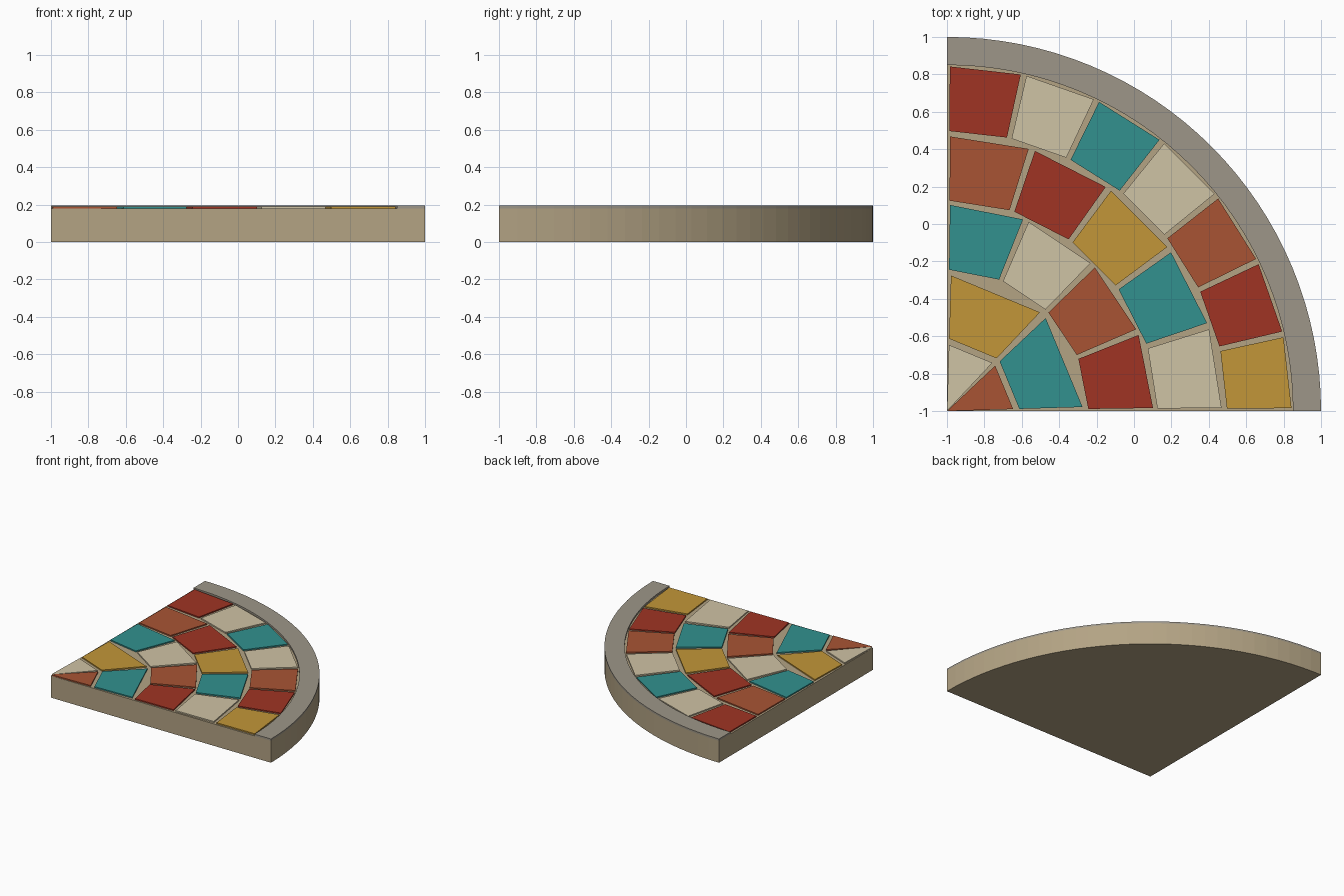
import bpy, bmesh
from math import sin, cos, radians

if "Cube" in bpy.data.objects:
    bpy.data.objects.remove(bpy.data.objects["Cube"])

CX = CY = -1.0        # corner of the quarter disc
SEGS = 32             # facets along the arc


def lin(c):
    return c / 12.92 if c <= 0.04045 else ((c + 0.055) / 1.055) ** 2.4


def material(name, hexcode):
    m = bpy.data.materials.new(name)
    rgb = [lin(int(hexcode[i:i + 2], 16) / 255) for i in (0, 2, 4)]
    m.diffuse_color = (*rgb, 1)
    m.use_nodes = True
    m.node_tree.nodes["Principled BSDF"].inputs["Base Color"].default_value = m.diffuse_color
    return m


def polar(r, deg):
    # angle measured clockwise from +y around the corner
    return (CX + r * sin(radians(deg)), CY + r * cos(radians(deg)))


def arc(r):
    return [polar(r, 90 * i / SEGS) for i in range(SEGS + 1)]


def prism(name, outline, z0, z1, mat):
    bm = bmesh.new()
    face = bm.faces.new([bm.verts.new((x, y, z0)) for x, y in outline])
    top = bmesh.ops.extrude_face_region(bm, geom=[face])["geom"]
    for v in top:
        if isinstance(v, bmesh.types.BMVert):
            v.co.z = z1
    bmesh.ops.recalc_face_normals(bm, faces=bm.faces)
    me = bpy.data.meshes.new(name)
    bm.to_mesh(me)
    bm.free()
    me.materials.append(mat)
    ob = bpy.data.objects.new(name, me)
    bpy.context.collection.objects.link(ob)
    return ob


mats = {
    "R": material("red_glaze", "A03424"),
    "O": material("terracotta", "A95434"),
    "C": material("cream_glaze", "CFC3A5"),
    "T": material("teal_glaze", "32918F"),
    "Y": material("ochre_glaze", "C29638"),
}
grout = material("grout", "B3A384")
stone = material("rim_stone", "9D9688")

# grout slab: quarter disc
prism("grout_slab", [(CX, CY)] + arc(2.0), 0, 0.18, grout)

# raised stone rim along the arc
prism("stone_rim", arc(2.0) + arc(1.85)[::-1], 0.18, 0.195, stone)

# rings of tiles: inner radius, outer radius, colours clockwise from +y
rings = [
    (1.497, 1.842, "RCTCORY"),
    (1.125, 1.468, "ORYTC"),
    (0.756, 1.102, "TCOR"),
    (0.387, 0.725, "YT"),
    (0.010, 0.354, "CO"),
]
for k, (r0, r1, colours) in enumerate(rings):
    step = 90 / len(colours)
    gap = step * 0.038
    for i, c in enumerate(colours):
        a, b = i * step + gap, (i + 1) * step - gap
        quad = [polar(r0, a), polar(r1, a), polar(r1, b), polar(r0, b)]
        prism(f"tile_ring{k + 1}_{i + 1}", quad, 0.175, 0.19, mats[c])
